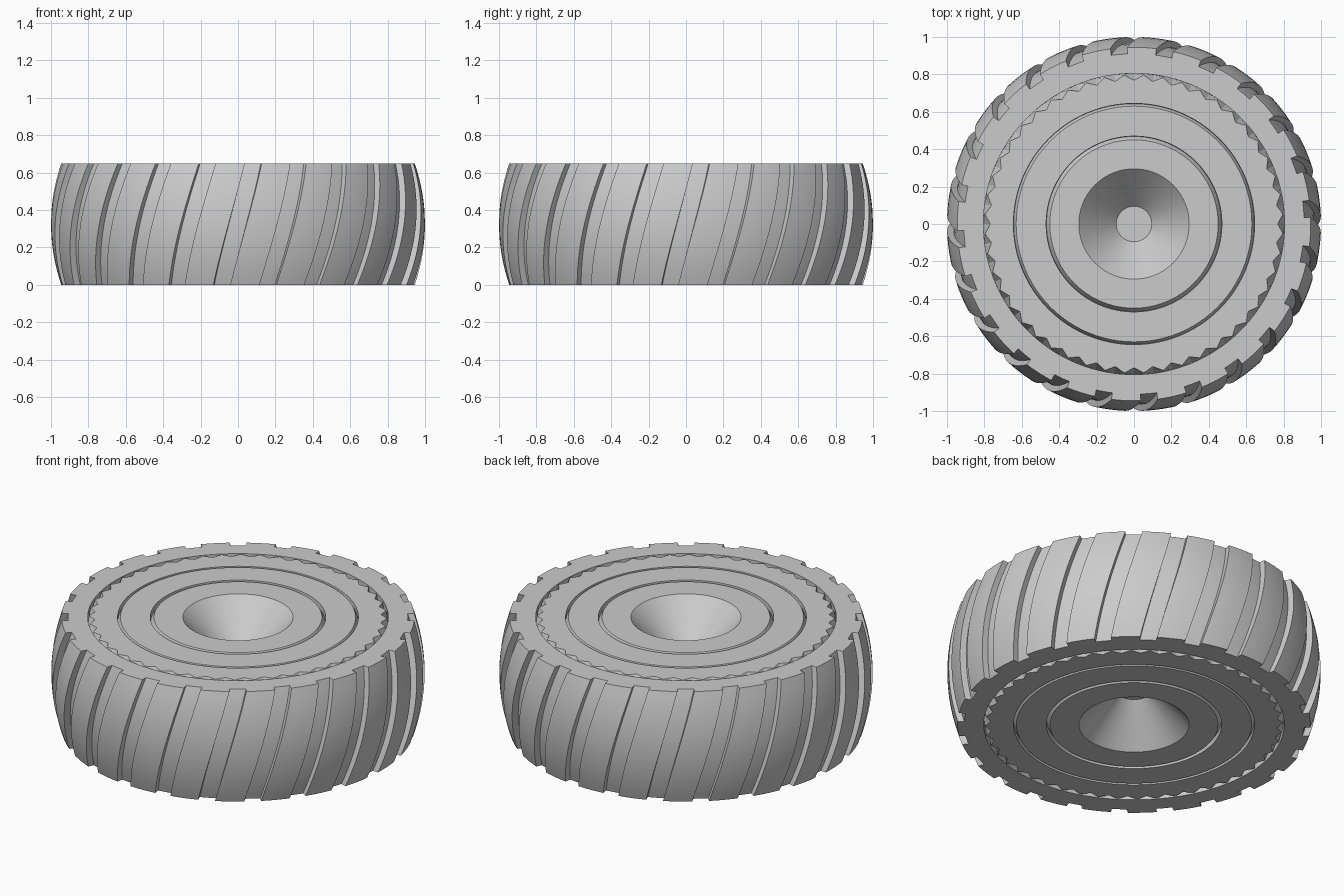
import bpy
import bmesh
from math import sin, cos, pi, radians

cube = bpy.data.objects.get("Cube")
if cube:
    bpy.data.objects.remove(cube, do_unlink=True)

HEIGHT = 0.65
MID = HEIGHT / 2
RIM_RADIUS = 0.945
INNER = 0.805
TREADS = 24
TWIST = radians(10.2)
GROOVE_DEPTH = 0.035
TEETH = 48

# One plain grey for the whole wheel
grey = bpy.data.materials.new("grey")
grey.use_nodes = True
grey.diffuse_color = (0.6, 0.6, 0.6, 1)
grey.node_tree.nodes["Principled BSDF"].inputs["Base Color"].default_value = (0.6, 0.6, 0.6, 1)


def polar(r, a, z):
    return (r * cos(a), r * sin(a), z)


def skin(name, columns, closed_loop):
    """Join neighbouring columns of points into a surface of revolution."""
    bm = bmesh.new()
    grid = [[bm.verts.new(p) for p in col] for col in columns]
    rows = len(grid[0])
    for i, col in enumerate(grid):
        nxt = grid[(i + 1) % len(grid)]
        for j in range(rows if closed_loop else rows - 1):
            k = (j + 1) % rows
            bm.faces.new((col[j], nxt[j], nxt[k], col[k]))
    bmesh.ops.remove_doubles(bm, verts=bm.verts, dist=0.00005)
    bmesh.ops.dissolve_degenerate(bm, edges=bm.edges, dist=0.00005)
    bmesh.ops.recalc_face_normals(bm, faces=bm.faces)
    mesh = bpy.data.meshes.new(name)
    bm.to_mesh(mesh)
    bm.free()
    mesh.materials.append(grey)
    obj = bpy.data.objects.new(name, mesh)
    bpy.context.collection.objects.link(obj)
    bpy.ops.object.select_all(action="DESELECT")
    obj.select_set(True)
    bpy.context.view_layer.objects.active = obj
    bpy.ops.object.shade_smooth_by_angle(angle=radians(25))
    return obj


# Tyre: bulged outside with slanted grooves, straight inner wall
def tyre_column(angle, depth, rows=16):
    points = []
    for j in range(rows + 1):
        t = j / rows
        bulge = 1 - (2 * t - 1) ** 2
        r = RIM_RADIUS + (1 - RIM_RADIUS) * bulge - depth
        points.append(polar(r, angle + TWIST * (t - 1), HEIGHT * t))
    points.append(polar(INNER, angle, HEIGHT))
    points.append(polar(INNER, angle - TWIST, 0))
    return points


pitch = 360 / TREADS
groove_start, groove_end = 2.2, 7.7
floor_steps, rib_steps = 2, 4
tyre_columns = []
for n in range(TREADS):
    base = n * pitch - 90
    for i in range(floor_steps + 1):
        a = groove_start + (groove_end - groove_start) * i / floor_steps
        tyre_columns.append(tyre_column(radians(base + a), GROOVE_DEPTH))
    for i in range(rib_steps + 1):
        a = groove_end + (groove_start + pitch - groove_end) * i / rib_steps
        tyre_columns.append(tyre_column(radians(base + a), 0))
skin("tyre", tyre_columns, True)


# Hub disc: funnel, two ring grooves and a toothed edge, alike on both sides
def hub_column(i, count):
    angle = 2 * pi * i / count
    tooth = 0.798 if i % 2 else 0.768
    half = [
        (0, 0.21), (0.095, 0.21), (0.295, 0),
        (0.45, 0), (0.468, 0.03), (0.47, 0),
        (0.63, 0), (0.643, 0.025), (0.645, 0),
        (tooth, 0), (INNER, 0.05),
    ]
    upper = [polar(r, angle, HEIGHT - d) for r, d in half]
    lower = [polar(r, angle, d) for r, d in reversed(half)]
    return upper + lower


segments = TEETH * 2
skin("hub_disc", [hub_column(i, segments) for i in range(segments)], False)
